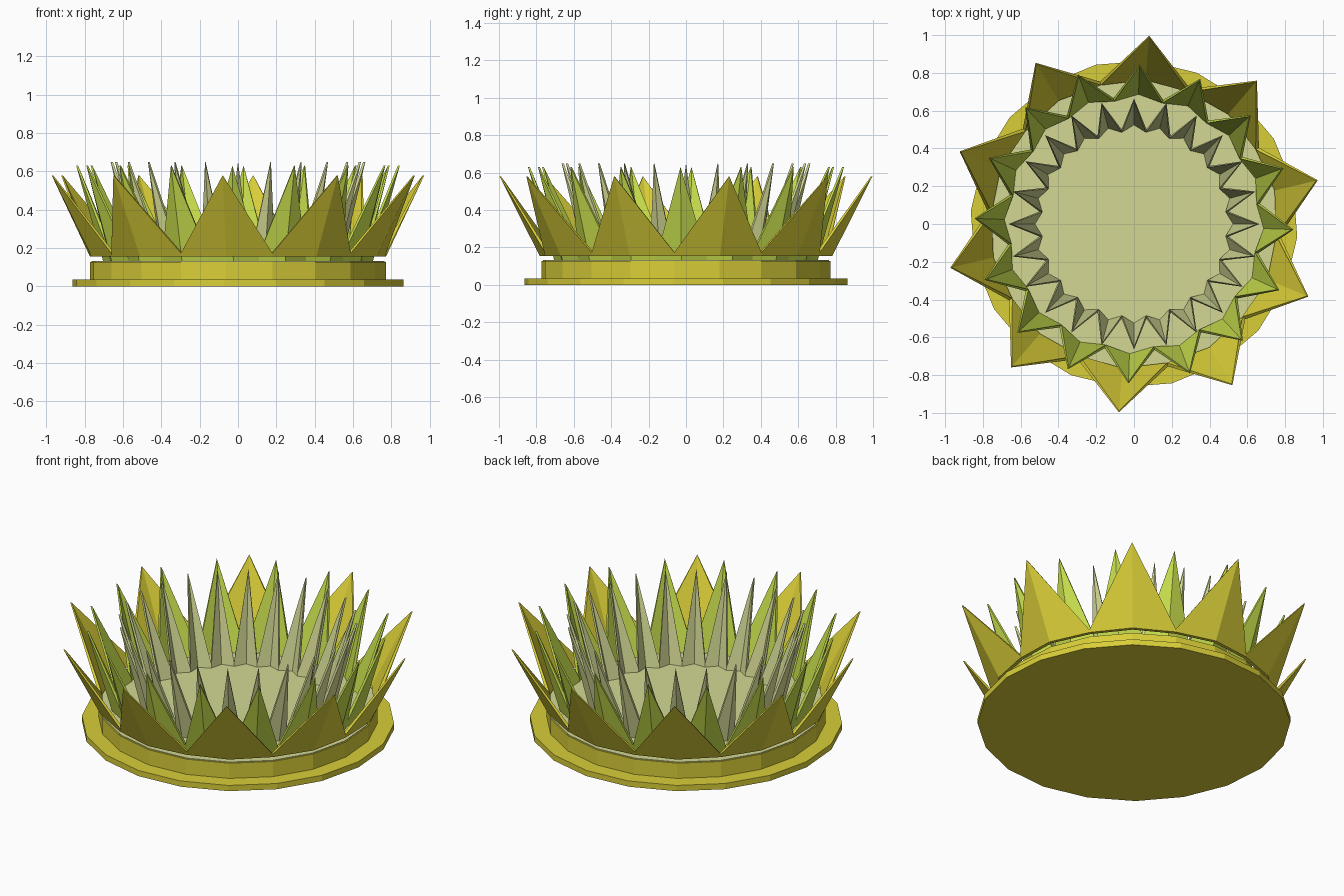
import bpy, bmesh, math

if "Cube" in bpy.data.objects:
    bpy.data.objects.remove(bpy.data.objects["Cube"])


def lin(c):
    c /= 255
    return c / 12.92 if c <= 0.04045 else ((c + 0.055) / 1.055) ** 2.4


def material(name, r, g, b):
    m = bpy.data.materials.new(name)
    m.diffuse_color = (lin(r), lin(g), lin(b), 1)
    m.use_nodes = True
    m.node_tree.nodes["Principled BSDF"].inputs["Base Color"].default_value = m.diffuse_color
    return m


yellow = material("golden yellow", 217, 206, 56)
green = material("leaf green", 198, 220, 76)
pale = material("pale sage", 212, 217, 148)


def finish(bm, name, mat):
    bmesh.ops.recalc_face_normals(bm, faces=bm.faces)
    mesh = bpy.data.meshes.new(name)
    bm.to_mesh(mesh)
    bm.free()
    mesh.materials.append(mat)
    ob = bpy.data.objects.new(name, mesh)
    bpy.context.collection.objects.link(ob)


def polar(r, deg, z):
    a = math.radians(deg)
    return (r * math.cos(a), r * math.sin(a), z)


def disc(name, mat, r, z0, z1, sides=20, turn=13.4):
    bm = bmesh.new()
    lo, hi = [[bm.verts.new(polar(r, turn + 360 * i / sides, z)) for i in range(sides)]
              for z in (z0, z1)]
    bm.faces.new(lo)
    bm.faces.new(hi)
    for i in range(sides):
        j = (i + 1) % sides
        bm.faces.new((lo[i], lo[j], hi[j], hi[i]))
    finish(bm, name, mat)


def petal_crown(name, mat, petals, turn, r_keel, r_valley, r_tip,
                z_bottom, z_valley, z_tip, thick, tip_thick):
    """Closed ring of pointed petals, each folded along its centre line."""
    bm = bmesh.new()
    n = petals * 2
    rings = []                       # outer low, outer high, inner high, inner low
    for inner, high in ((0, 0), (0, 1), (1, 1), (1, 0)):
        ring = []
        for i in range(n):
            keel = i % 2 == 0
            r = r_keel if keel else r_valley
            z = z_bottom
            t = thick
            if high:
                z = z_tip if keel else z_valley
                if keel:
                    r, t = r_tip, tip_thick
            ring.append(bm.verts.new(polar(r - inner * t, turn + 360 * i / n, z)))
        rings.append(ring)
    for k in range(4):
        a, b = rings[k], rings[(k + 1) % 4]
        for i in range(n):
            j = (i + 1) % n
            bm.faces.new((a[i], a[j], b[j], b[i]))
    finish(bm, name, mat)


# stepped base and floor of the flower
disc("base_flange", yellow, 0.867, 0.0, 0.035)
disc("base_ring", yellow, 0.775, 0.035, 0.128)
disc("flower_floor", pale, 0.768, 0.12, 0.132)

# three rows of petals
petal_crown("outer_petals", yellow, 10, 13.4, 0.785, 0.775, 1.0,
            0.155, 0.173, 0.58, 0.02, 0.008)
petal_crown("middle_petals", green, 16, -2.0, 0.705, 0.675, 0.845,
            0.132, 0.16, 0.63, 0.018, 0.01)
petal_crown("inner_petals", pale, 24, 0.0, 0.54, 0.505, 0.665,
            0.13, 0.155, 0.65, 0.016, 0.012)
